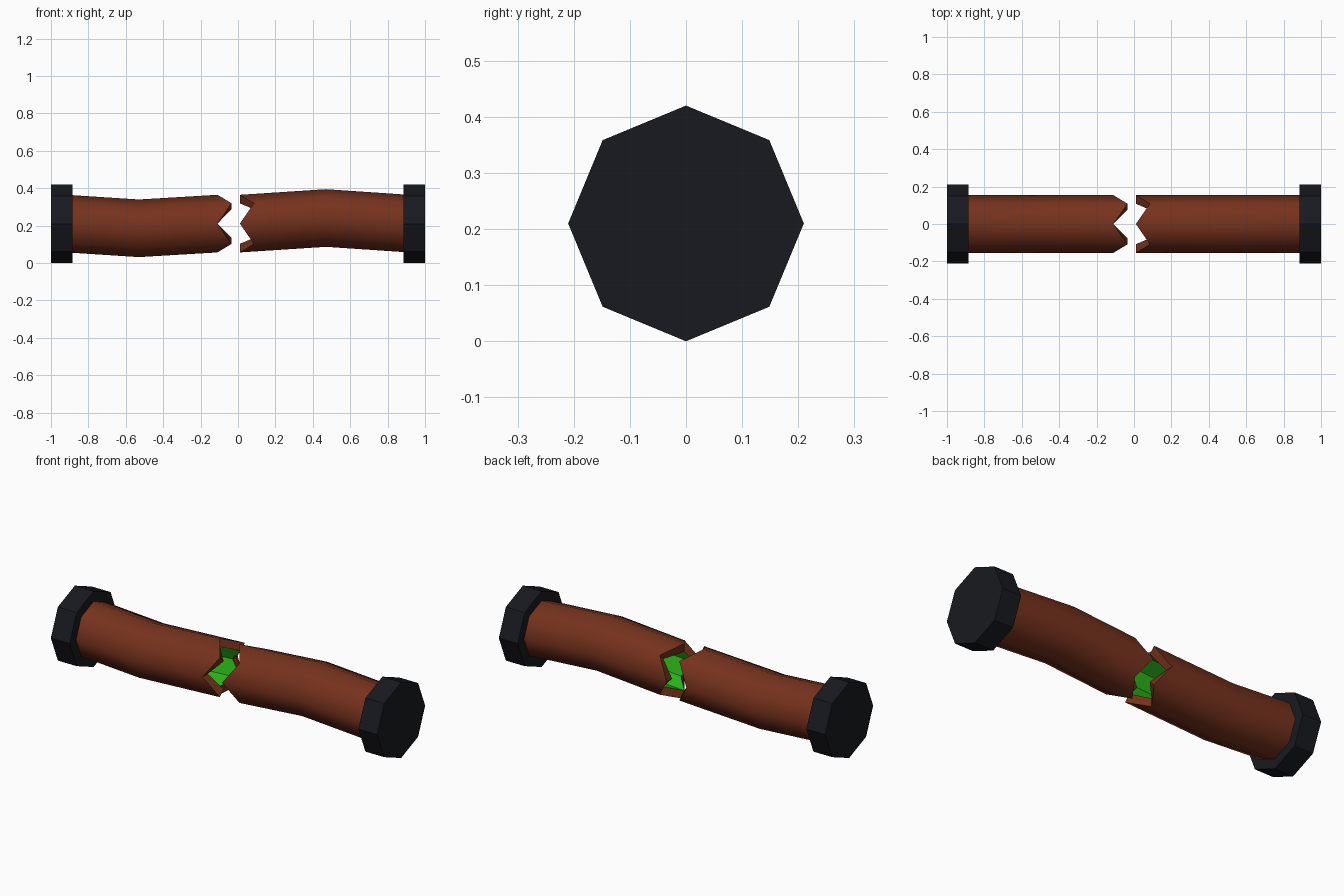
import bpy, bmesh
from math import pi, sin, cos, radians

if "Cube" in bpy.data.objects:
    bpy.data.objects.remove(bpy.data.objects["Cube"])

SIDES = 8
MID_Z = 0.21


def material(name, rgb):
    m = bpy.data.materials.new(name)
    m.diffuse_color = (*rgb, 1)
    m.use_nodes = True
    m.node_tree.nodes["Principled BSDF"].inputs["Base Color"].default_value = m.diffuse_color
    return m


RUST = material("rust", (0.18, 0.032, 0.012))
SLIME = material("green_lining", (0.022, 0.46, 0.008))
DARK = material("dark_metal", (0.009, 0.010, 0.014))


def make_object(name, bm, mats):
    bmesh.ops.recalc_face_normals(bm, faces=bm.faces)
    me = bpy.data.meshes.new(name)
    bm.to_mesh(me)
    bm.free()
    for m in mats:
        me.materials.append(m)
    ob = bpy.data.objects.new(name, me)
    bpy.context.collection.objects.link(ob)
    return ob


def ring(bm, x, zc, r, tooth=0.0):
    """Octagon across x; odd corners are shifted along x by tooth."""
    out = []
    for i in range(SIDES):
        a = 2 * pi * i / SIDES
        out.append(bm.verts.new((x + tooth * (i % 2), r * sin(a), zc + r * cos(a))))
    return out


def bridge(bm, a, b, mat=0, smooth=False):
    for i in range(SIDES):
        j = (i + 1) % SIDES
        f = bm.faces.new((a[i], a[j], b[j], b[i]))
        f.material_index = mat
        f.smooth = smooth


def broken_pipe(name, stations, tooth):
    """Hollow bent pipe; the last station is the jagged broken end."""
    bm = bmesh.new()
    shells = []
    for r in (0.154, 0.108):
        shells.append([ring(bm, x, z, r, tooth if k == len(stations) - 1 else 0)
                       for k, (x, z) in enumerate(stations)])
    outer, inner = shells
    for k in range(len(stations) - 1):
        bridge(bm, outer[k], outer[k + 1], 0, True)
        bridge(bm, inner[k], inner[k + 1], 1)
    # torn rim and hidden end rim
    bridge(bm, outer[-1], inner[-1])
    bridge(bm, outer[0], inner[0])
    # keep the rims crisp
    for e in bm.edges:
        e.smooth = all(f.smooth for f in e.link_faces)
    make_object(name, bm, (RUST, SLIME))


def end_cap(name, x0, x1):
    bm = bmesh.new()
    a, b = ring(bm, x0, MID_Z, 0.21), ring(bm, x1, MID_Z, 0.21)
    bridge(bm, a, b)
    bm.faces.new(a)
    bm.faces.new(b)
    make_object(name, bm, (DARK,))


# Two halves of the snapped pipe
broken_pipe("left_pipe", [(-0.90, 0.21), (-0.53, 0.186), (-0.11, 0.211)], 0.075)
broken_pipe("right_pipe", [(0.90, 0.212), (0.47, 0.241), (0.01, 0.211)], 0.075)

# Octagonal end caps
end_cap("left_cap", -1.0, -0.885)
end_cap("right_cap", 0.885, 1.0)
